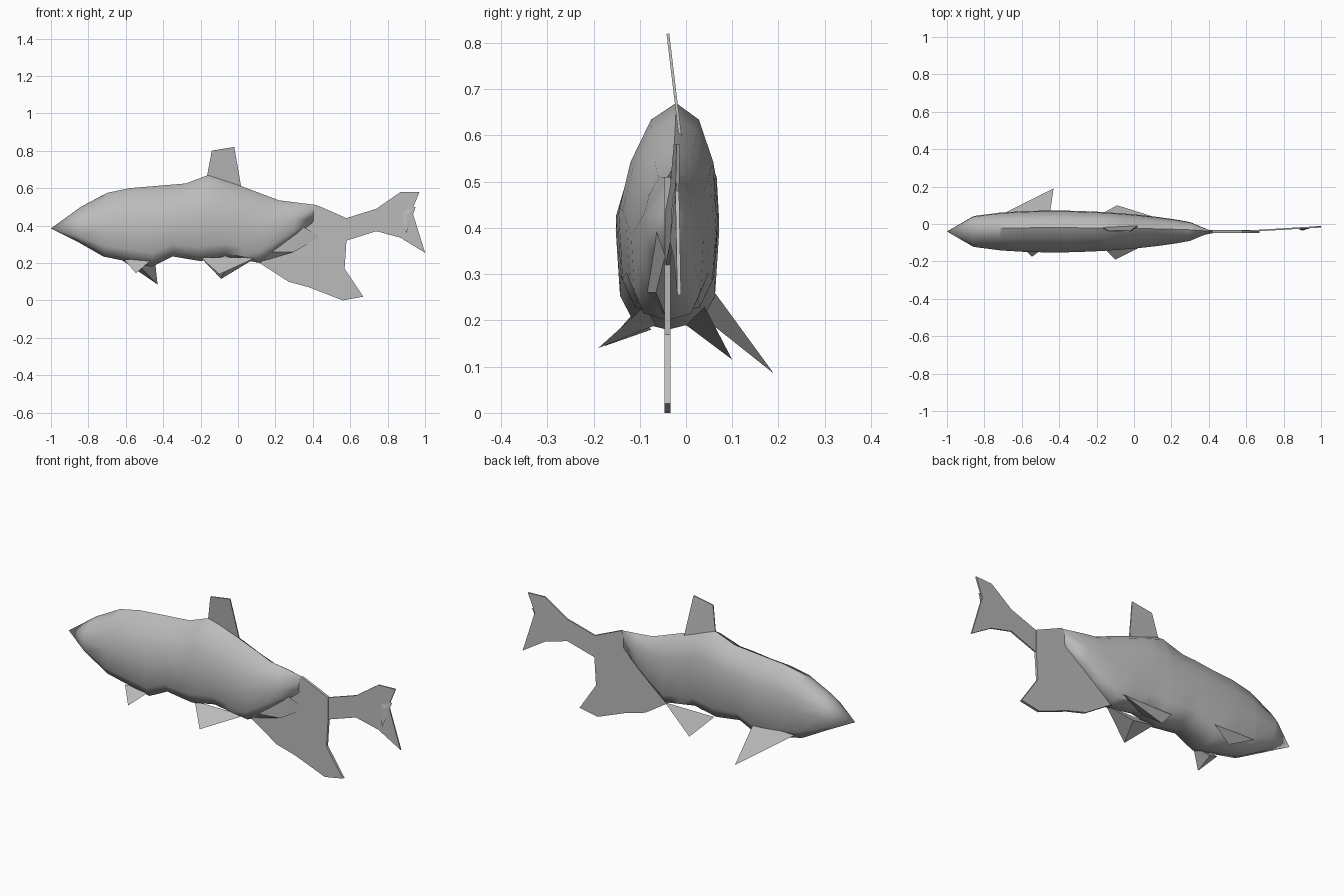
import bpy
import math

cube = bpy.data.objects.get("Cube")
if cube:
    bpy.data.objects.remove(cube, do_unlink=True)

grey = bpy.data.materials.new("soft_grey")
grey.use_nodes = True
colour = (.5, .5, .5, 1)
grey.diffuse_color = colour
grey.node_tree.nodes["Principled BSDF"].inputs["Base Color"].default_value = colour

CENTRE = -.04  # the fish's middle plane in y
SIDES = 12


def make_object(name, verts, faces):
    """Create one grey mesh object and return it."""
    mesh = bpy.data.meshes.new(name)
    mesh.from_pydata(verts, [], faces)
    mesh.materials.append(grey)
    obj = bpy.data.objects.new(name, mesh)
    bpy.context.collection.objects.link(obj)
    return obj


def shade_smooth(obj, degrees):
    """Smooth shading that keeps sharp edges."""
    bpy.ops.object.select_all(action="DESELECT")
    obj.select_set(True)
    bpy.context.view_layer.objects.active = obj
    bpy.ops.object.shade_smooth_by_angle(angle=math.radians(degrees))


def profile_height(profile, x):
    """Read the height of a side profile at a given length."""
    for (x_start, z_start), (x_end, z_end) in zip(profile, profile[1:]):
        if x <= x_end:
            part = (x - x_start) / (x_end - x_start)
            return z_start + (z_end - z_start) * part
    return profile[-1][1]


def fullness(x, nose, stem):
    """Relative body width: blunt at the head, tapering to the tail stem."""
    along = (x - nose) / (stem - nose)
    return math.sin(math.pi * along ** .75) ** .5


def section_point(angle, x, low, high, half_width):
    """Point on a cross-section with a pointed back and a flatter belly."""
    across = math.sin(angle)
    upward = math.cos(angle)
    ridge_shift = .02 * max(upward, 0) * half_width / .11
    if upward < 0:
        upward = -abs(upward) ** .6
        across = math.copysign(abs(across) ** .6, across)
    else:
        upward = upward ** 1.2
    middle = (high + low) / 2
    return (x, CENTRE + ridge_shift + half_width * across,
            middle + (high - low) / 2 * upward)


def thin_sheet(name, outline, sway, thickness):
    """Flat fin from a side outline; sway gives its sideways position."""
    verts = [(x, sway(x, z), z) for x, z in outline]
    fin = make_object(name, verts, [tuple(range(len(verts)))])
    solid = fin.modifiers.new("thickness", "SOLIDIFY")
    solid.thickness = thickness
    solid.offset = 0


def folded_fin(name, start, end, root_y, root_z, tip):
    """Small folded fin: a slim spike rooted along the flank."""
    front = (start, root_y, root_z)
    back = (end, root_y, root_z)
    inner = ((start + end) / 2, (root_y + CENTRE) / 2, root_z - .04)
    make_object(name, [front, back, inner, tip],
                [(0, 1, 3), (1, 2, 3), (2, 0, 3), (0, 2, 1)])


# Body: rings follow the back and belly profiles
back_profile = [(-1, .385), (-.84, .5), (-.7, .575), (-.58, .6), (-.28, .625),
                (-.16, .67), (.02, .61), (.22, .535), (.42, .51)]
belly_profile = [(-1, .385), (-.86, .315), (-.72, .235), (-.46, .18),
                 (-.35, .235), (-.2, .21), (-.07, .235), (.12, .2), (.3, .34),
                 (.42, .43)]
nose_x, stem_x = back_profile[0][0], back_profile[-1][0]
stations = sorted({x for x, z in back_profile + belly_profile})[1:-1]
verts, faces = [], []
for x in stations:
    low = profile_height(belly_profile, x)
    high = profile_height(back_profile, x)
    half_width = .112 * fullness(x, nose_x, stem_x)
    for side in range(SIDES):
        angle = math.tau * side / SIDES
        verts.append(section_point(angle, x, low, high, half_width))
for first in range(0, len(verts) - SIDES, SIDES):
    for side in range(SIDES):
        a = first + side
        b = first + (side + 1) % SIDES
        faces.append((a, b, b + SIDES, a + SIDES))

# Close the body with a pointed nose and a thin upright edge at the stem
last = len(verts) - SIDES
nose = len(verts)
verts.append((nose_x, CENTRE, profile_height(back_profile, nose_x)))
verts.append((stem_x, CENTRE, profile_height(back_profile, stem_x)))
verts.append((stem_x, CENTRE, profile_height(belly_profile, stem_x)))
stem_top, stem_bottom = nose + 1, nose + 2
quarter = SIDES // 4
for side in range(SIDES):
    following = (side + 1) % SIDES
    faces.append((nose, following, side))
    upper = side < quarter or side >= SIDES - quarter
    faces.append((last + side, last + following,
                  stem_top if upper else stem_bottom))
faces.append((last + quarter, stem_bottom, stem_top))
faces.append((last + SIDES - quarter, stem_top, stem_bottom))
shade_smooth(make_object("body", verts, faces), 50)

# Right flank runs further back and ends in a pointed flare
flank = make_object("right_flank",
                    [(.08, -.1, .26), (.3, -.065, .26), (.32, -.07, .41),
                     (.44, -.045, .34), (.1, CENTRE, .2), (.1, -.09, .45)],
                    [(0, 1, 2, 5), (1, 3, 2), (0, 4, 1), (4, 3, 1), (5, 2, 3)])
shade_smooth(flank, 35)

# Upright fins along the middle plane
thin_sheet("dorsal_fin", [(-.17, .64), (-.14, .8), (-.02, .82), (.02, .59)],
           lambda x, z: -.02 - .12 * (z - .66), .006)
thin_sheet("anal_fin", [(.1, .21), (.27, .1), (.38, .07), (.56, 0), (.67, .02),
                        (.57, .17), (.58, .32), (.58, .44), (.42, .51),
                        (.3, .4)], lambda x, z: CENTRE, .014)
thin_sheet("tail_fin", [(.58, .32), (.58, .44), (.74, .49), (.87, .58),
                        (.97, .58), (.93, .48), (1, .255), (.87, .335),
                        (.74, .37)],
           lambda x, z: CENTRE + .06 * (x - .58), .008)

# Crease at the fork of the tail
folded_fin("tail_crease", .86, .95, -.02, .5, (.9, -.035, .36))

# Paired fins
folded_fin("left_pectoral_fin", -.7, -.45, .055, .27, (-.43, .19, .085))
folded_fin("right_pectoral_fin", -.61, -.46, -.11, .22, (-.545, -.175, .145))
folded_fin("left_pelvic_fin", -.2, .1, .04, .23, (-.09, .1, .115))
folded_fin("right_pelvic_fin", -.2, .1, -.09, .23, (-.1, -.19, .14))
